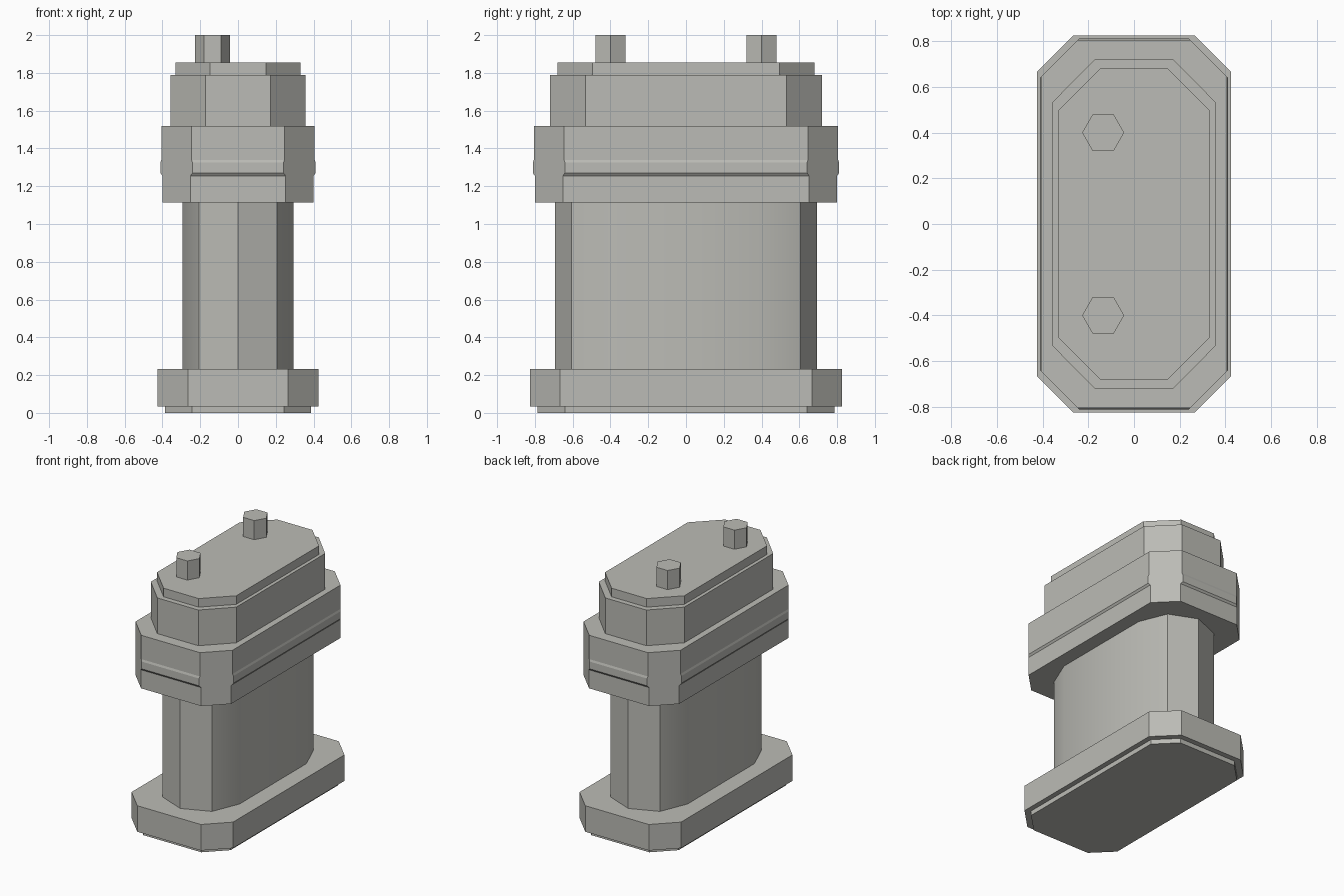
import bpy, bmesh, math

if "Cube" in bpy.data.objects:
    bpy.data.objects.remove(bpy.data.objects["Cube"])

grey = bpy.data.materials.new("warm grey")
grey.diffuse_color = (0.50, 0.50, 0.465, 1)
grey.use_nodes = True
grey.node_tree.nodes["Principled BSDF"].inputs["Base Color"].default_value = grey.diffuse_color


def octagon(hx, hy, cx, cy):
    """Chamfered rectangle: half sizes hx, hy; chamfers start at cx, cy."""
    q = [(hx, cy), (cx, hy)]
    return (q + [(-x, y) for x, y in reversed(q)]
            + [(-x, -y) for x, y in q] + [(x, -y) for x, y in reversed(q)])


def loft(name, rings, smooth=False):
    """Closed solid through (z, outline) rings."""
    bm = bmesh.new()
    loops = [[bm.verts.new((x, y, z)) for x, y in pts] for z, pts in rings]
    for a, b in zip(loops, loops[1:]):
        n = len(a)
        for i in range(n):
            j = (i + 1) % n
            bm.faces.new((a[i], a[j], b[j], b[i]))
    bm.faces.new(loops[0][::-1])
    bm.faces.new(loops[-1])
    bmesh.ops.recalc_face_normals(bm, faces=bm.faces)
    me = bpy.data.meshes.new(name)
    bm.to_mesh(me)
    bm.free()
    me.materials.append(grey)
    ob = bpy.data.objects.new(name, me)
    bpy.context.collection.objects.link(ob)
    if smooth:
        bpy.ops.object.select_all(action='DESELECT')
        ob.select_set(True)
        bpy.context.view_layer.objects.active = ob
        bpy.ops.object.shade_smooth_by_angle(angle=math.radians(30))
    return ob


def prism(name, z0, z1, pts, smooth=False):
    return loft(name, [(z0, pts), (z1, pts)], smooth)


# stepped foot
prism("foot_plate", 0, 0.035, octagon(0.387, 0.785, 0.243, 0.641))
prism("foot", 0.035, 0.232, octagon(0.425, 0.825, 0.266, 0.666))

# capsule-shaped column
r = 0.293
capsule = []
for side in (1, -1):
    for k in range(5):
        a = math.radians(45 * k + (0 if side == 1 else 180))
        capsule.append((r * math.cos(a), 0.4 * side + r * math.sin(a)))
prism("column", 0.232, 1.115, capsule, smooth=True)

# collar with a slight ridge around its middle
low = octagon(0.400, 0.800, 0.252, 0.652)
ridge = octagon(0.411, 0.811, 0.241, 0.641)
high = octagon(0.406, 0.806, 0.246, 0.646)
loft("collar", [(1.115, low), (1.255, low), (1.27, ridge),
                (1.325, ridge), (1.34, high), (1.52, high)])

# stepped cap
prism("cap_lower", 1.52, 1.79, octagon(0.358, 0.72, 0.172, 0.532))
prism("cap_upper", 1.79, 1.855, octagon(0.332, 0.68, 0.147, 0.495))

# two hexagonal terminals
for name, y in (("front_terminal", -0.4), ("back_terminal", 0.4)):
    hexa = [(-0.135 + 0.092 * math.cos(math.radians(60 * k)),
             y + 0.092 * math.sin(math.radians(60 * k))) for k in range(6)]
    prism(name, 1.855, 2.0, hexa)
